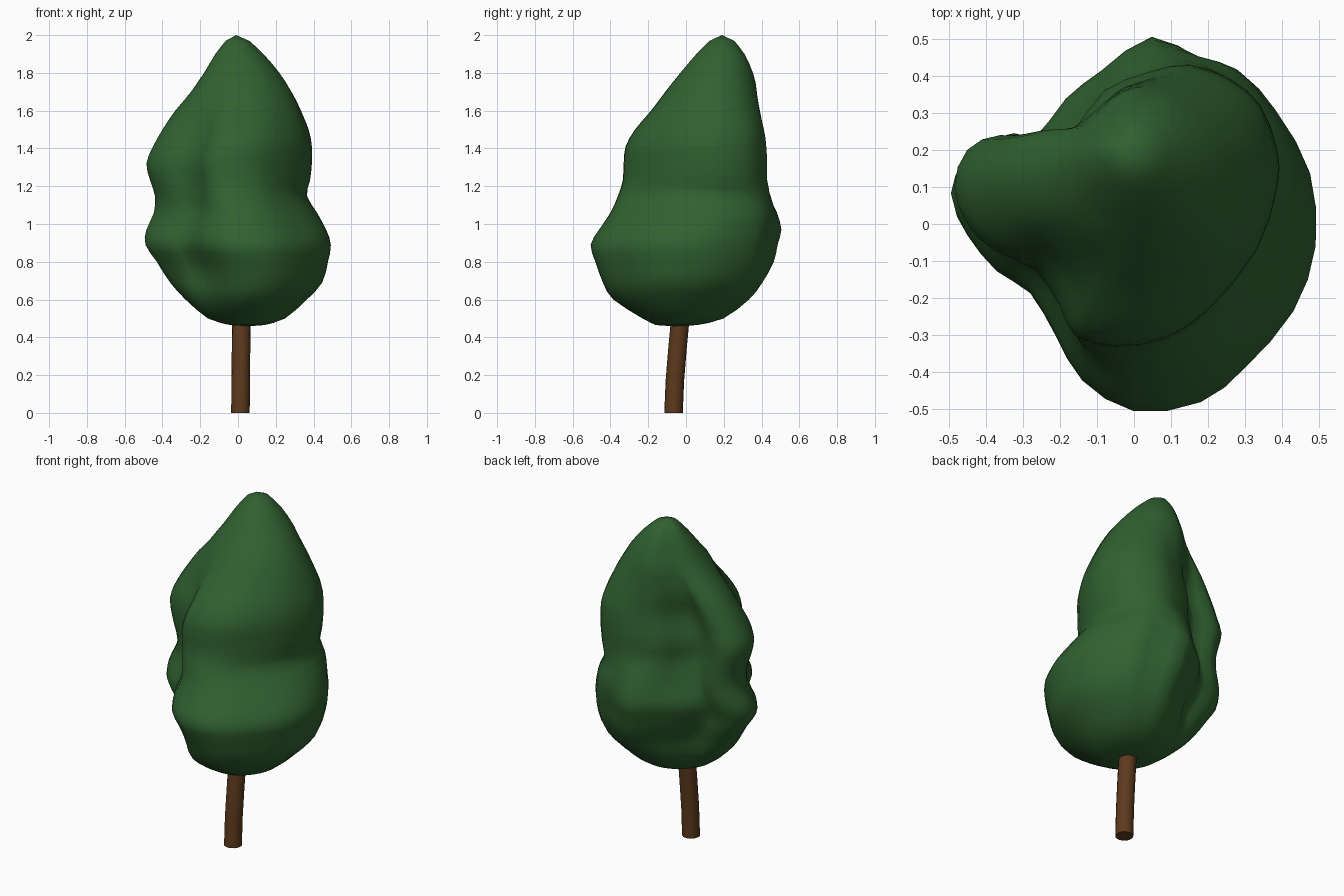
import bpy, bmesh, math

if "Cube" in bpy.data.objects:
    bpy.data.objects.remove(bpy.data.objects["Cube"])


def material(name, color):
    m = bpy.data.materials.new(name)
    m.diffuse_color = color
    m.use_nodes = True
    m.node_tree.nodes["Principled BSDF"].inputs["Base Color"].default_value = m.diffuse_color
    return m


def loft(name, rings, bottom, top, mat, smooth):
    bm = bmesh.new()
    loops = [[bm.verts.new(p) for p in ring] for ring in rings]
    n = len(loops[0])
    for a, b in zip(loops, loops[1:]):
        for i in range(n):
            j = (i + 1) % n
            bm.faces.new((a[i], a[j], b[j], b[i]))
    lo, hi = bm.verts.new(bottom), bm.verts.new(top)
    for i in range(n):
        j = (i + 1) % n
        bm.faces.new((loops[0][j], loops[0][i], lo))
        bm.faces.new((loops[-1][i], loops[-1][j], hi))
    bmesh.ops.recalc_face_normals(bm, faces=bm.faces)
    me = bpy.data.meshes.new(name)
    bm.to_mesh(me)
    bm.free()
    me.materials.append(mat)
    ob = bpy.data.objects.new(name, me)
    bpy.context.collection.objects.link(ob)
    bpy.ops.object.select_all(action='DESELECT')
    ob.select_set(True)
    bpy.context.view_layer.objects.active = ob
    bpy.ops.object.shade_smooth_by_angle(angle=math.radians(smooth))
    return ob


def refine(rows, closed):
    # add a smooth midpoint between neighbouring rows
    n, out = len(rows), []
    get = lambda i: rows[i % n] if closed else rows[max(0, min(n - 1, i))]
    for i in range(n):
        out.append(rows[i])
        if closed or i < n - 1:
            out.append(tuple((9 * (b + c) - a - d) / 16 for a, b, c, d in
                             zip(get(i - 1), get(i), get(i + 1), get(i + 2))))
    return out


def unit_box(points):
    # rescale an outline to the square -1..1
    xs, ys = zip(*points)
    fit = lambda v, vs: 2 * (v - min(vs)) / (max(vs) - min(vs)) - 1
    return refine([(fit(x, xs), fit(y, ys)) for x, y in points], True)


def mix(a, b, t):
    return [(p[0] + (q[0] - p[0]) * t, p[1] + (q[1] - p[1]) * t) for p, q in zip(a, b)]


# Crown cross-sections: wide lower bulge and narrower upper bulge, both with a left lobe
lower = unit_box([
    (.49, -.05), (.475, .15), (.39, .31), (.30, .41), (.20, .44), (.06, .505), (-.08, .41),
    (-.18, .33), (-.27, .215), (-.36, .21), (-.45, .17), (-.49, .08), (-.45, -.02), (-.37, -.12),
    (-.28, -.18), (-.21, -.30), (-.14, -.42), (0, -.505), (.18, -.48), (.30, -.385), (.43, -.23)])
upper = unit_box([
    (.385, .10), (.385, .20), (.34, .32), (.26, .39), (.15, .43), (.04, .41), (-.08, .36),
    (-.15, .27), (-.25, .21), (-.36, .24), (-.45, .20), (-.485, .10), (-.45, 0), (-.38, -.07),
    (-.27, -.12), (-.20, -.22), (-.16, -.30), (-.05, -.33), (.08, -.31), (.20, -.23), (.33, -.07)])


def rounded(outline, flat=0.0):
    # ellipse, optionally flattened towards the back left
    out = []
    for x, y in outline:
        d = math.hypot(x, y)
        x, y = x / d, y / d
        s = 1 - flat * max(0, -2 * x * y) ** 2 * (x < 0)
        out.append((x * s, y * s))
    return out


def outline_at(z):
    clamp = lambda v: max(0, min(1, v))
    if z < 0.9:
        return mix(rounded(lower), lower, clamp((z - 0.48) / 0.25))
    if z < 1.3:
        return mix(lower, upper, clamp((z - 0.98) / 0.22))
    return mix(upper, rounded(upper, 0.15), clamp((z - 1.48) / 0.27))


# Crown extents per height: z, x min, x max, y min, y max
levels = [
    (.465, -.04, .14, -.16, .06), (.50, -.16, .25, -.23, .20), (.60, -.28, .365, -.385, .335),
    (.69, -.36, .445, -.44, .405), (.80, -.43, .475, -.48, .465), (.89, -.49, .49, -.505, .485),
    (.97, -.485, .465, -.46, .505), (1.06, -.445, .415, -.40, .49), (1.15, -.44, .36, -.36, .455),
    (1.23, -.465, .375, -.335, .43), (1.32, -.485, .385, -.33, .43), (1.41, -.45, .385, -.32, .425),
    (1.50, -.40, .37, -.27, .415), (1.60, -.335, .335, -.185, .40), (1.70, -.25, .285, -.11, .38),
    (1.80, -.18, .22, -.03, .355), (1.90, -.12, .135, .055, .31), (1.97, -.065, .06, .125, .255)]
rings = [[((x0 + x1) / 2 + u * (x1 - x0) / 2, (y0 + y1) / 2 + v * (y1 - y0) / 2, z)
          for u, v in outline_at(z)] for z, x0, x1, y0, y1 in refine(levels, False)]
loft("crown", rings, (.05, -.06, .458), (-.01, .19, 2.0),
     material("leaf_green", (.03, .12, .03, 1)), 80)

# Trunk: slightly leaning cylinder running up into the crown
spine = [(.013, -.066, 0), (.014, -.059, .17), (.016, -.046, .33), (.018, -.032, .48), (.02, -.018, .6)]
trunk_rings = [[(cx + .049 * math.cos(a), cy + .049 * math.sin(a), z)
                for a in (math.tau * i / 16 for i in range(16))] for cx, cy, z in spine]
loft("trunk", trunk_rings, spine[0], spine[-1], material("bark_brown", (.11, .042, .012, 1)), 40)
